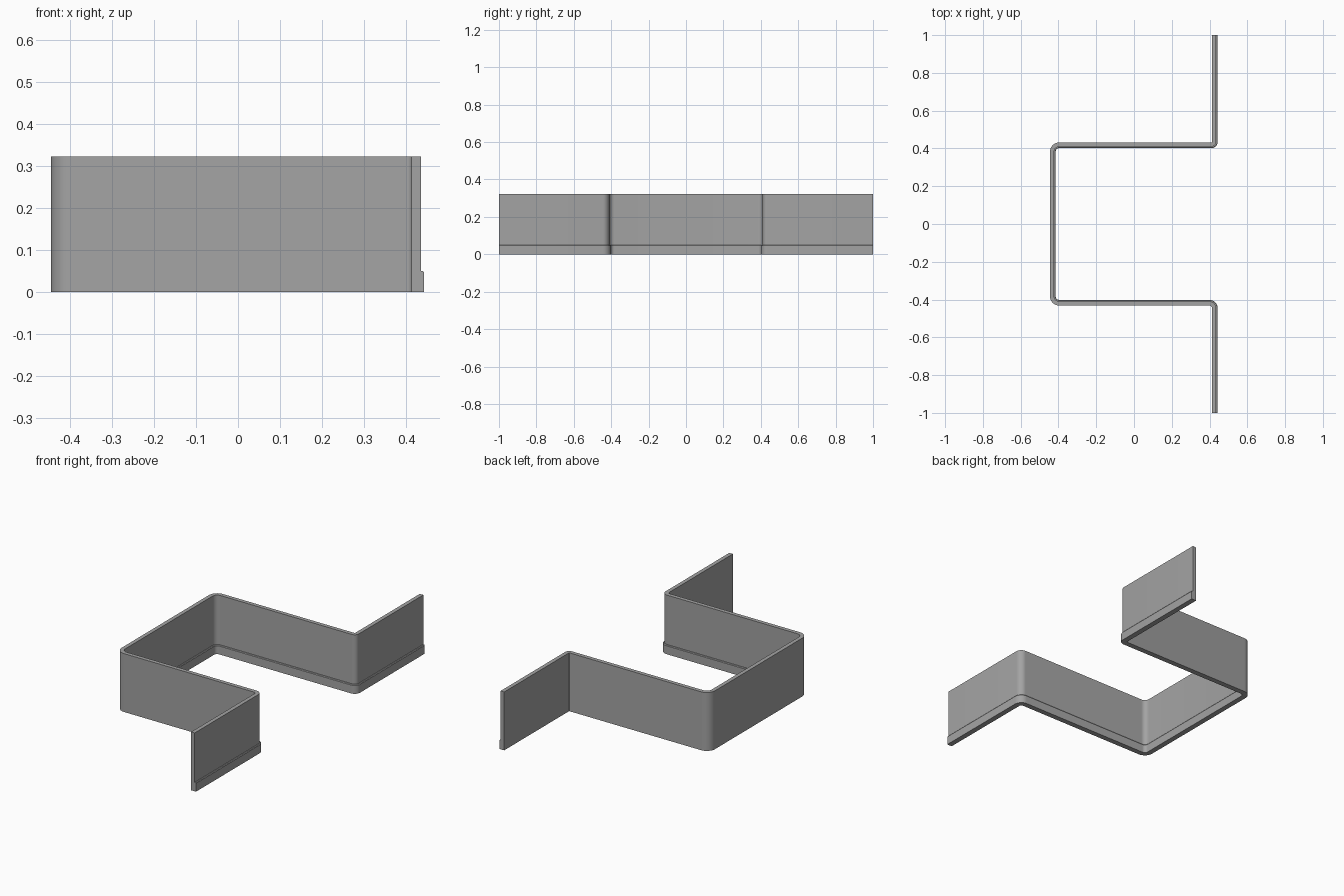
import bpy
import bmesh
import math
from mathutils import Vector, Matrix

cube = bpy.data.objects.get("Cube")
if cube:
    bpy.data.objects.remove(cube, do_unlink=True)

grey = bpy.data.materials.new("plain grey")
grey.use_nodes = True
colour = (0.37, 0.37, 0.37, 1)
grey.diffuse_color = colour
grey.node_tree.nodes["Principled BSDF"].inputs["Base Color"].default_value = colour

# Plan of the wall face that carries the baseboard, and its corner radii
FACE, BAY, ARM = 0.435, -0.423, 0.41
PLAN = [Vector(p) for p in ((FACE, -1), (FACE, -ARM), (BAY, -ARM),
                            (BAY, ARM), (FACE, ARM), (FACE, 1))]
RADII = (0.035, 0.028, 0.028, 0.025)
STEPS = 8


def right_of(d):
    return Vector((d.y, -d.x))


def stations():
    """Points along the rounded plan with the direction to the baseboard side."""
    dirs = [(b - a).normalized() for a, b in zip(PLAN, PLAN[1:])]
    result = [(PLAN[0], right_of(dirs[0]))]
    for corner, radius, d0, d1 in zip(PLAN[1:-1], RADII, dirs, dirs[1:]):
        turn = 1 if d0.cross(d1) > 0 else -1
        centre = corner - d0 * radius - right_of(d0) * radius * turn
        for i in range(STEPS + 1):
            angle = turn * math.pi / 2 * i / STEPS
            n = Matrix.Rotation(angle, 2) @ right_of(d0)
            result.append((centre + n * radius * turn, n))
    result.append((PLAN[-1], right_of(dirs[-1])))
    return result


def sweep(name, section):
    """Carry a closed (offset, height) section along the plan."""
    bm = bmesh.new()
    rings = []
    for p, n in stations():
        rings.append([bm.verts.new((*(p + n * w), z)) for w, z in section])
    count = len(section)
    for a, b in zip(rings, rings[1:]):
        for i in range(count):
            j = (i + 1) % count
            bm.faces.new((a[i], a[j], b[j], b[i]))
    bm.faces.new(rings[0])
    bm.faces.new(rings[-1][::-1])
    bmesh.ops.recalc_face_normals(bm, faces=bm.faces)
    mesh = bpy.data.meshes.new(name)
    bm.to_mesh(mesh)
    bm.free()
    mesh.materials.append(grey)
    obj = bpy.data.objects.new(name, mesh)
    bpy.context.collection.objects.link(obj)
    bpy.ops.object.select_all(action='DESELECT')
    obj.select_set(True)
    bpy.context.view_layer.objects.active = obj
    bpy.ops.object.shade_smooth_by_angle(angle=math.radians(30))


# Thin upright wall
sweep("wall", [(-0.022, 0), (0, 0), (0, 0.323), (-0.022, 0.323)])
# Low baseboard with an eased top edge
sweep("baseboard", [(0, 0), (0.008, 0), (0.008, 0.046), (0.005, 0.05), (0, 0.05)])
